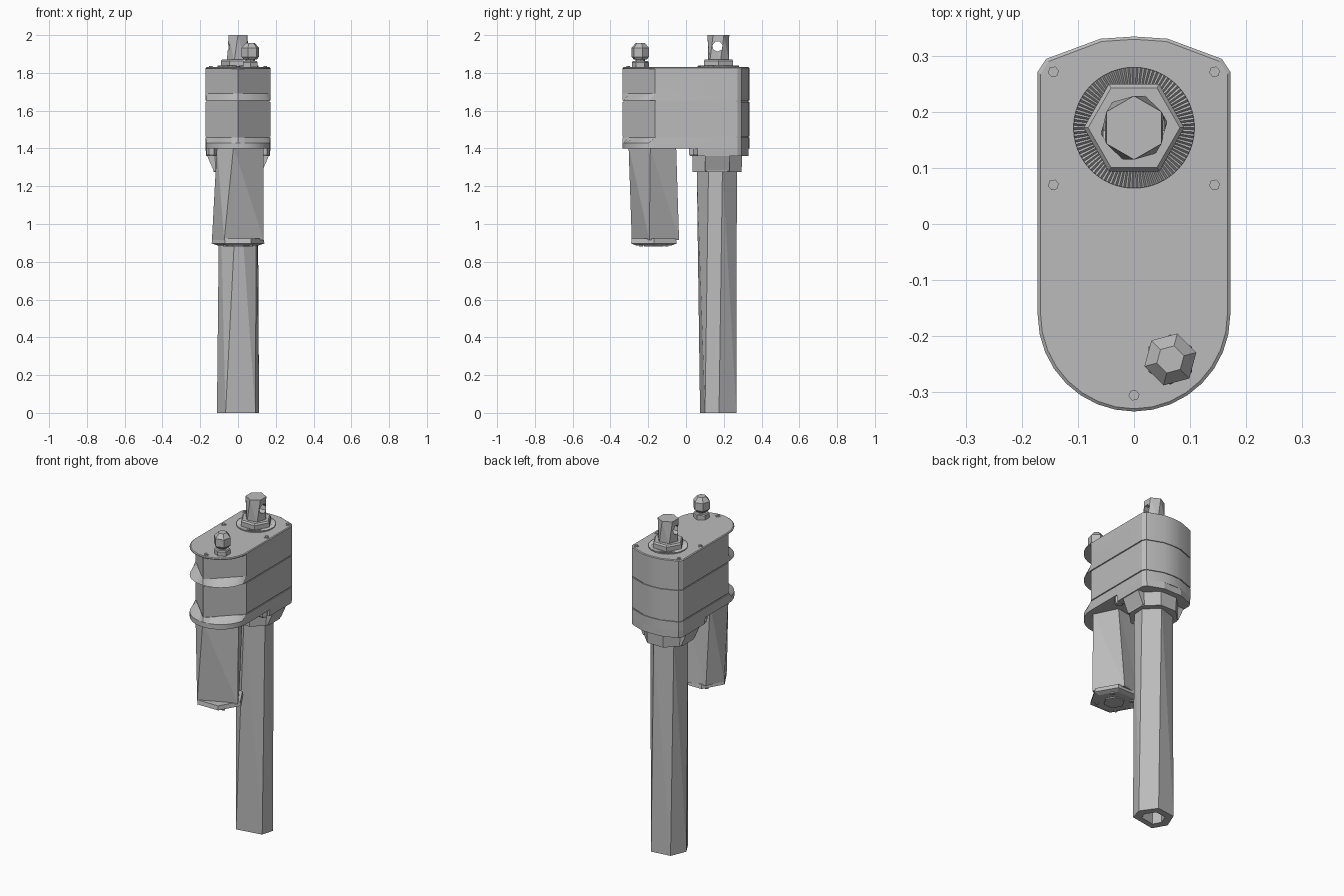
import bpy, bmesh, math

cube = bpy.data.objects.get("Cube")
if cube:
    bpy.data.objects.remove(cube, do_unlink=True)

grey = bpy.data.materials.new("machine grey")
grey.use_nodes = True
GREY = (0.5, 0.5, 0.5, 1)
grey.diffuse_color = GREY
grey.node_tree.nodes["Principled BSDF"].inputs["Base Color"].default_value = GREY


def loft(name, rings, split=False, smooth=False):
    """Skin a list of equal-length point rings and close the ends."""
    bm = bmesh.new()
    rows = [[bm.verts.new(p) for p in points] for points in rings]
    n = len(rows[0])
    for low, high in zip(rows, rows[1:]):
        for i in range(n):
            j = (i + 1) % n
            if split:
                bm.faces.new((low[i], low[j], high[i]))
                bm.faces.new((low[j], high[j], high[i]))
            else:
                bm.faces.new((low[i], low[j], high[j], high[i]))
    bm.faces.new(rows[0])
    bm.faces.new(rows[-1])
    bmesh.ops.recalc_face_normals(bm, faces=bm.faces)
    mesh = bpy.data.meshes.new(name)
    bm.to_mesh(mesh)
    bm.free()
    mesh.materials.append(grey)
    obj = bpy.data.objects.new(name, mesh)
    bpy.context.collection.objects.link(obj)
    if smooth:
        bpy.ops.object.select_all(action="DESELECT")
        obj.select_set(True)
        bpy.context.view_layer.objects.active = obj
        bpy.ops.object.shade_smooth_by_angle(angle=math.radians(25))
    return obj


def even(n, turn=0):
    return [turn + 360 * i / n for i in range(n)]


def ring(x, y, z, r, degrees):
    return [(x + r * math.cos(math.radians(d)), y + r * math.sin(math.radians(d)), z)
            for d in degrees]


def lathe(name, x, y, profile, n, turn=0):
    """Stack of regular rings given as (radius, height)."""
    return loft(name, [ring(x, y, z, r, even(n, turn)) for r, z in profile])


HALF = 0.172


def outline(z, wedge=False, inset=0.0, steps=16):
    """Plan of the housing: shallow bow at the back, round or wedge-shaped front."""
    sx, sy = 1 - inset / HALF, 1 - inset / 0.335
    back = [(HALF, 0.272), (0.157, 0.295), (0.06, 0.331), (0, 0.335)]
    pts = back + [(-x, y) for x, y in back[-2::-1]]
    for i in range(steps + 1):
        a = math.pi * i / steps
        x = -HALF * math.cos(a)
        depth = HALF - abs(x) if wedge else HALF * math.sin(a)
        pts.append((x, -0.163 - depth, z))
    return [(p[0] * sx, p[1] * sy, z) for p in pts]


# Gearbox housing: wedge-fronted shells flaring to round flanges at each joint
loft("housing_base", [outline(1.40), outline(1.43), outline(1.457, True)], smooth=True)
loft("housing_middle", [outline(1.463, True), outline(1.647, True)], smooth=True)
loft("housing_upper", [outline(1.653), outline(1.69, True), outline(1.823, True)], smooth=True)
for name, z in (("lower_seam", 1.46), ("upper_seam", 1.65)):
    loft(name, [outline(z - 0.005, True, 0.005), outline(z + 0.005, True, 0.005)])
loft("housing_lid", [outline(1.821), outline(1.826), outline(1.83, False, 0.005)])

# Thicker floor under the back of the housing
side_plan = [(HALF, 0.06), (HALF, 0.272), (0.157, 0.295), (0.06, 0.331)]
floor_plan = side_plan + [(-x, y) for x, y in reversed(side_plan)]
loft("bearing_floor", [[(x * 0.98, y, 1.36) for x, y in floor_plan],
                       [(x, y, 1.40) for x, y in floor_plan]])

# Collar that carries the outer tube, with a tapered lug and a boss on each side
TX, TY = 0.0, 0.165
lathe("tube_collar", TX, TY, [(0.14, 1.275), (0.143, 1.365)], 8, 22.5)
for side, label in ((1, "left"), (-1, "right")):
    lug = []
    for z, reach in ((1.28, 0.128), (1.365, 0.165)):
        lug.append([(side * x, y, z) for x, y in
                    ((0.05, 0.1), (reach, 0.1), (reach, 0.23), (0.05, 0.23))])
    loft(label + "_collar_lug", lug)
    lathe(label + "_front_boss", side * 0.14, 0.04,
          [(0.022, 1.36), (0.028, 1.37), (0.028, 1.41)], 6)

# Long outer tube with a socket in its foot; uneven twisted facets
foot = (234, 325, 5, 65, 130, 185)
head = (270, 335, 15, 75, 140, 205)
loft("outer_tube", [ring(TX, TY, 0.5, 0.06, foot), ring(TX, TY, 0, 0.065, foot),
                    ring(TX, TY, 0, 0.112, foot), ring(TX, TY, 1.30, 0.108, head)], split=True)

# Motor with coarse twisted facets and an end cap
MX, MY = 0.0, -0.17
loft("motor_body", [ring(MX, MY, 0.915, 0.138, (180, 238, 350, 75, 130)),
                    ring(MX, MY, 1.41, 0.136, (215, 260, 352, 60, 140))], split=True)
lathe("motor_cap", MX, MY, [(0.11, 0.887), (0.14, 0.897), (0.135, 0.922)], 6)
lathe("motor_end_disc", MX, MY, [(0.06, 0.88), (0.06, 0.89)], 6)
for i, (x, y, z) in enumerate(ring(MX, MY, 0.88, 0.095, even(4, 45))):
    lathe(f"motor_screw_{i + 1}", x, y, [(0.012, z), (0.012, z + 0.015)], 6)

# Knurled washer and nut around the rod
RX, RY = 0.0, 0.172
spokes = []
for r, z, dip in ((0.108, 1.828, 0), (0.108, 1.838, 0.004), (0.07, 1.838, 0.004)):
    spokes.append([(x, y, z - dip * (i % 2))
                   for i, (x, y, z) in enumerate(ring(RX, RY, z, r, even(180)))])
loft("knurled_washer", spokes)
lathe("rod_nut", RX, RY, [(0.09, 1.83), (0.09, 1.863), (0.082, 1.872)], 6)

# Rod end with twisted facets and a cross hole
rod = loft("rod_end", [ring(RX, RY, 1.86, 0.06, even(6, 10)),
                       ring(RX, RY, 2.0, 0.057, even(6, 30))], split=True)
hole = lathe("rod_hole_cutter", 0, 0, [(0.028, -0.1), (0.028, 0.1)], 7)
hole.rotation_euler = (0, math.pi / 2, 0)
hole.location = (RX, RY - 0.005, 1.94)
hole.hide_render = True
hole.hide_viewport = True
cut = rod.modifiers.new("cross hole", "BOOLEAN")
cut.operation = "DIFFERENCE"
cut.solver = "EXACT"
cut.object = hole

# Cable gland near the front corner
GX, GY = 0.065, -0.242
lathe("gland_base", GX, GY, [(0.045, 1.828), (0.045, 1.856), (0.04, 1.862)], 6, 30)
lathe("gland_neck", GX, GY, [(0.025, 1.855), (0.025, 1.885)], 8)
lathe("gland_cap", GX, GY, [(0.036, 1.872), (0.048, 1.885), (0.048, 1.932), (0.025, 1.958)], 6, 15)

# Lid screws: a thin washer with a hex head
spots = [(s * 0.144, y) for s in (1, -1) for y in (0.07, 0.272)] + [(0, -0.306)]
for i, (x, y) in enumerate(spots):
    lathe(f"lid_screw_{i + 1}", x, y,
          [(0.017, 1.828), (0.017, 1.832), (0.01, 1.832), (0.01, 1.836)], 6, 10)
